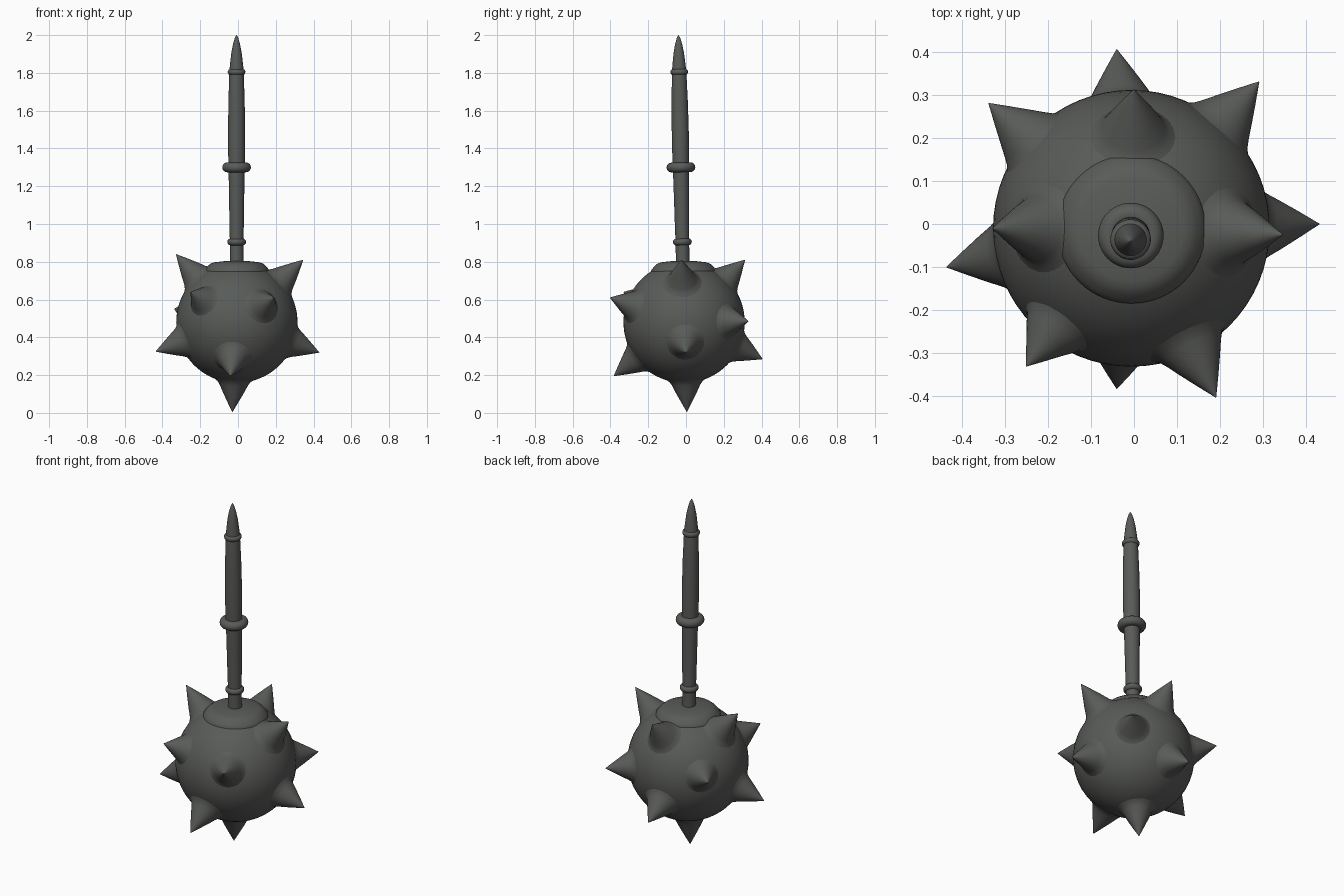
import bpy, math
from mathutils import Vector

if "Cube" in bpy.data.objects:
    bpy.data.objects.remove(bpy.data.objects["Cube"])

C = Vector((-0.006, -0.01, 0.48))
R = 0.321

# Dark iron
iron = bpy.data.materials.new("dark_iron")
iron.diffuse_color = (0.10, 0.105, 0.098, 1)
iron.use_nodes = True
iron.node_tree.nodes["Principled BSDF"].inputs["Base Color"].default_value = iron.diffuse_color


def finish(ob):
    ob.data.materials.append(iron)
    bpy.ops.object.select_all(action='DESELECT')
    ob.select_set(True)
    bpy.context.view_layer.objects.active = ob
    bpy.ops.object.shade_smooth_by_angle(angle=math.radians(40))


def lathe(name, profile, origin, axis, seg=48):
    """Spin (radius, height) points around an axis through origin."""
    q = Vector((0, 0, 1)).rotation_difference(axis.normalized())
    verts, faces = [], []
    for r, h in profile:
        for i in range(seg):
            a = 2 * math.pi * i / seg
            verts.append(origin + q @ Vector((r * math.cos(a), r * math.sin(a), h)))
    for j in range(len(profile) - 1):
        for i in range(seg):
            k = (i + 1) % seg
            faces.append((j * seg + i, j * seg + k, (j + 1) * seg + k, (j + 1) * seg + i))
    faces.append(tuple(reversed(range(seg))))
    faces.append(tuple(range((len(profile) - 1) * seg, len(profile) * seg)))
    me = bpy.data.meshes.new(name)
    me.from_pydata(verts, [], faces)
    ob = bpy.data.objects.new(name, me)
    bpy.context.collection.objects.link(ob)
    finish(ob)
    return ob


# Ball head
bpy.ops.mesh.primitive_uv_sphere_add(segments=64, ring_count=40, radius=R, location=C)
ball = bpy.context.object
ball.name = "ball_head"
finish(ball)

# Spikes: tip positions, each a cone flaring into the ball
tips = [
    (-0.03, 0.005, 0.005),
    (-0.04, 0.405, 0.285), (0.29, 0.33, 0.485), (-0.337, 0.28, 0.55),
    (0.43, 0.0, 0.32), (-0.435, -0.10, 0.325), (-0.25, -0.33, 0.64),
    (0.19, -0.402, 0.61), (-0.04, -0.382, 0.195),
    (0.0, 0.312, 0.81), (0.345, -0.025, 0.81), (-0.328, -0.01, 0.84),
]
for n, t in enumerate(tips):
    d = Vector(t) - C
    L = d.length
    s = 0.55 + 0.4 * min(1, (L - R) / 0.15)
    lathe(f"spike_{n + 1}", [
        (0.112 * s, 0.28), (0.112 * s, R - 0.020), (0.092 * s, R - 0.006),
        (0.079 * s, R + 0.012), (0.060 * s, R + (L - R) * 0.32),
        (0.031 * s, R + (L - R) * 0.66), (0.001, L)], C, d, 40)

# Low raised collar blending into the top of the ball
lathe("collar", [(0.175, 0.70), (0.172, 0.755), (0.163, 0.767), (0.152, 0.780),
                 (0.138, 0.791), (0.12, 0.797), (0.06, 0.804), (0.001, 0.806)],
      Vector((-0.006, -0.012, 0)), Vector((0, 0, 1)), 64)

# Handle, leaning slightly to the front
base = Vector((-0.007, -0.017, 0.78))
lean = Vector((-0.001, -0.023, 1.22)).normalized()
lathe("handle", [(r, z - 0.78) for r, z in [
    (0.036, 0.78), (0.036, 0.90), (0.038, 1.0), (0.041, 1.2), (0.043, 1.3),
    (0.045, 1.4), (0.045, 1.5), (0.043, 1.65), (0.038, 1.81), (0.034, 1.85),
    (0.027, 1.91), (0.018, 1.955), (0.009, 1.985), (0.001, 2.0)]], base, lean)

# Rings around the handle
for name, z, outer, minor in [("lower_ring", 0.905, 0.050, 0.018),
                              ("middle_ring", 1.30, 0.076, 0.026),
                              ("upper_ring", 1.805, 0.047, 0.016)]:
    bpy.ops.mesh.primitive_torus_add(
        major_radius=outer - minor, minor_radius=minor, major_segments=48,
        minor_segments=16, location=base + lean * (z - 0.78),
        rotation=Vector((0, 0, 1)).rotation_difference(lean).to_euler())
    ring = bpy.context.object
    ring.name = name
    finish(ring)
